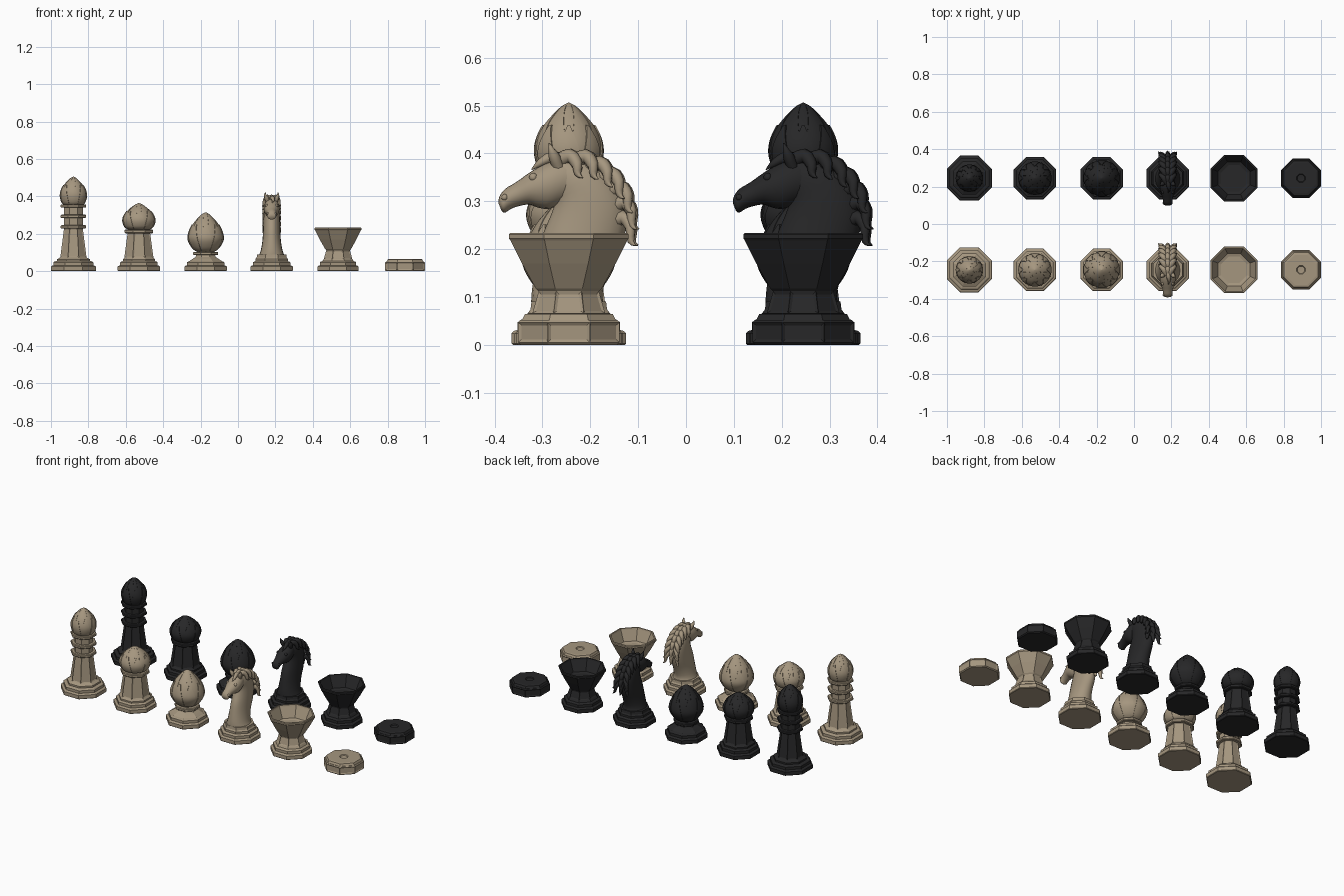
import bpy, bmesh, math
from mathutils import Vector

if "Cube" in bpy.data.objects:
    bpy.data.objects.remove(bpy.data.objects["Cube"])

APO = math.cos(math.pi / 8)          # octagon apothem / circumradius


def material(name, rgb):
    m = bpy.data.materials.new(name)
    m.diffuse_color = (*rgb, 1)
    m.use_nodes = True
    m.node_tree.nodes["Principled BSDF"].inputs["Base Color"].default_value = m.diffuse_color
    return m


SIDES = [("light", -0.245, material("warm_stone", (0.376, 0.305, 0.212))),
         ("dark", 0.245, material("charcoal_stone", (0.02, 0.02, 0.021)))]


def loft(bm, rings, wrap=True):
    """Skin a list of point rings; closed rings get end caps."""
    rows = [[bm.verts.new(p) for p in r] for r in rings]
    n = len(rows[0])
    for a, b in zip(rows, rows[1:]):
        for i in range(n if wrap else n - 1):
            j = (i + 1) % n
            bm.faces.new((a[i], a[j], b[j], b[i]))
    if wrap:
        bm.faces.new(rows[0][::-1])
        bm.faces.new(rows[-1])


def lathe(bm, profile, n=8):
    """Turn (radius, z) points; for octagons the radius is the flat-to-centre distance."""
    k, off = (1 / APO, math.pi / 8) if n == 8 else (1, 0)
    loft(bm, [[(r * k * math.cos(off + math.tau * i / n),
                r * k * math.sin(off + math.tau * i / n), z) for i in range(n)]
              for r, z in profile])


def panels(bm, z0, z1, thick, depth):
    """Recess a panel in each upright face centred between z0 and z1."""
    bm.normal_update()
    fs = [f for f in bm.faces if len(f.verts) == 4 and z0 < f.calc_center_median().z < z1
          and abs(f.normal.z) < 0.5]
    bmesh.ops.inset_individual(bm, faces=fs, thickness=thick, depth=-depth)


def place(bm, name, x, smooth=None):
    """Make one light and one dark object from the mesh."""
    bmesh.ops.recalc_face_normals(bm, faces=bm.faces)
    for side, y, mat in SIDES:
        me = bpy.data.meshes.new(side + "_" + name)
        bm.to_mesh(me)
        me.materials.append(mat)
        if smooth:
            me.shade_smooth()
            me.set_sharp_from_angle(angle=math.radians(smooth))
        ob = bpy.data.objects.new(side + "_" + name, me)
        ob.location = (x, y, 0)
        bpy.context.collection.objects.link(ob)
    bm.free()


def foot(b):
    """Stepped octagonal foot shared by the tall pieces."""
    return [(b - .003, 0), (b, .003), (b, .024), (b - .005, .029), (b - .013, .031),
            (b - .013, .047), (b - .019, .052), (b - .027, .054)]


def ring(r, z, h, inner):
    return [(inner, z), (r - .004, z), (r, z + .004), (r, z + h - .004),
            (r - .004, z + h), (inner, z + h)]


def catmull(pts, steps):
    P = [pts[0]] + pts + [pts[-1]]
    out = []
    for a, b, c, d in zip(P, P[1:], P[2:], P[3:]):
        for s in range(steps):
            t = s / steps
            out.append(tuple(.5 * (2 * q + (r - p) * t + (2 * p - 5 * q + 4 * r - u) * t * t
                                   + (3 * q - p - 3 * r + u) * t ** 3)
                             for p, q, r, u in zip(a, b, c, d)))
    return out + [pts[-1]]


def bud(name, x, z0, z1, rmax, r0, r1):
    """Pointed bud wrapped by two layers of pointed petals."""
    unit = [(r0, 0), (r1, .1), (1, .31), (.95, .5), (.74, .7), (.42, .87), (.19, .96), (.02, 1)]
    prof = [(r * rmax, z0 + t * (z1 - z0)) for r, t in catmull(unit, 4)]
    bm = bmesh.new()
    lathe(bm, prof, 32)
    for turn, tmax, lift in ((math.pi / 8, .96, .0015), (0, .74, .004)):
        rows_src = [(r, z) for r, z in prof if (z - z0) / (z1 - z0) <= tmax]
        for k in range(8):
            rows = []
            for r, z in rows_src:
                w = .38 * (1 - ((z - z0) / (z1 - z0) / tmax) ** 2.2)
                cols = [(-1, -.001), (-1, lift), (-.5, lift), (0, lift),
                        (.5, lift), (1, lift), (1, -.001)]
                rows.append([((r + d) * math.cos(turn + k * math.pi / 4 + s * w),
                              (r + d) * math.sin(turn + k * math.pi / 4 + s * w), z)
                             for s, d in cols])
            loft(bm, rows, wrap=False)
    place(bm, name, x, 40)


# King: foot, panelled column, three collars, bud
bm = bmesh.new()
lathe(bm, foot(.12) + [(.088, .054), (.088, .064), (.07, .074), (.05, .23), (.05, .35)])
panels(bm, .1, .2, .008, .003)
for z in (.228, .284, .34):
    lathe(bm, ring(.068, z, .018, .045))
place(bm, "king_column", -.88)
bud("king_bud", -.88, .352, .506, .069, .65, .87)

# Queen: foot, panelled column, one collar, bud
bm = bmesh.new()
lathe(bm, foot(.113) + [(.086, .054), (.086, .063), (.078, .072), (.06, .205), (.055, .23)])
panels(bm, .1, .19, .009, .003)
lathe(bm, ring(.076, .203, .02, .05))
place(bm, "queen_column", -.53)
bud("queen_bud", -.53, .222, .364, .085, .62, .87)

# Bishop: foot, short neck, collar, large bud
bm = bmesh.new()
lathe(bm, foot(.113) + [(.084, .056), (.07, .066), (.055, .075), (.05, .086), (.045, .11)])
lathe(bm, ring(.067, .086, .018, .04))
place(bm, "bishop_stand", -.173)
bud("bishop_bud", -.173, .102, .315, .093, .42, .74)

# Rook: foot, panelled neck, open octagonal bowl
bm = bmesh.new()
lathe(bm, foot(.11) + [(.082, .056), (.076, .066), (.063, .112), (.069, .118), (.098, .17),
                       (.122, .218), (.125, .222), (.125, .231), (.122, .234), (.115, .234),
                       (.112, .225), (.086, .165), (.07, .16)])
panels(bm, .07, .11, .008, .003)
place(bm, "rook_bowl", .535)

# Pawn: low panelled disc with a dimple
bm = bmesh.new()
lathe(bm, [(.101, 0), (.106, .005), (.106, .047), (.101, .052), (.098, .052), (.092, .064),
           (.08, .066), (.023, .066), (.019, .061), (.006, .06)])
panels(bm, .015, .04, .009, .004)
place(bm, "pawn_disc", .893)

# Knight: foot
bm = bmesh.new()
lathe(bm, foot(.113) + [(.086, .054), (.086, .066), (.08, .074), (.078, .09)])
place(bm, "knight_foot", .18)


def profile_loft(bm, sections, n=20):
    """Skin oval sections given as front (y, z), back (y, z), half thickness."""
    rings = []
    for fy, fz, by, bz, w in catmull(sections, 3):
        rings.append([(w * math.sin(a), (fy + by) / 2 + (fy - by) / 2 * math.cos(a),
                       (fz + bz) / 2 + (fz - bz) / 2 * math.cos(a))
                      for a in (math.tau * i / n for i in range(n))])
    loft(bm, rings)


def lock(bm, pts, n=8):
    """Curved tapering lock along (x, y, z, radius) points."""
    pts = catmull(pts, 3)
    rings = []
    for i, p in enumerate(pts):
        a, b = Vector(pts[max(i - 1, 0)][:3]), Vector(pts[min(i + 1, len(pts) - 1)][:3])
        q = (b - a).to_track_quat('Z', 'Y')
        rings.append([Vector(p[:3]) + q @ Vector((p[3] * math.cos(t), p[3] * math.sin(t), 0))
                      for t in (math.tau * k / n for k in range(n))])
    loft(bm, rings)


# Knight: neck and head
bm = bmesh.new()
profile_loft(bm, [(-.078, .075, .078, .075, .074), (-.078, .105, .07, .105, .06),
                  (-.07, .16, .085, .155, .05), (-.058, .22, .113, .215, .046),
                  (-.04, .265, .122, .28, .044), (-.03, .295, .1, .335, .042),
                  (-.035, .32, .055, .376, .038), (-.045, .345, 0, .39, .028)])
profile_loft(bm, [(.03, .383, -.015, .295, .032), (-.015, .388, -.042, .284, .041),
                  (-.05, .379, -.065, .287, .041), (-.082, .36, -.083, .293, .035),
                  (-.11, .34, -.104, .29, .027), (-.133, .326, -.121, .284, .025),
                  (-.145, .31, -.134, .276, .023), (-.147, .296, -.141, .281, .012)])
for s in (-1, 1):
    for x, y, z, r in ((s * .026, -.074, .35, .009), (s * .02, -.134, .308, .007)):
        res = bmesh.ops.create_uvsphere(bm, u_segments=12, v_segments=8, radius=r)
        bmesh.ops.translate(bm, verts=res["verts"], vec=(x, y, z))
    # ears
    lock(bm, [(s * .02, -.022, .372, .012), (s * .028, -.03, .392, .012),
              (s * .034, -.036, .407, .007), (s * .034, -.041, .422, .001)])
place(bm, "knight_head", .18, 50)

# Knight: mane of curled locks down the crest
bm = bmesh.new()
crest = [(-.005, .387), (.028, .386), (.058, .372), (.082, .35), (.1, .322),
         (.108, .29), (.106, .258)]
for i, (y, z) in enumerate(crest):
    down = .03 + .002 * i
    for s in (-1, 0, 1):
        e = 1 if s else 1.15
        lock(bm, [(s * .008, y - .02, z - .005, .016), (s * .022, y + .008 * e, z + .008, .015),
                  (s * .036, y + .022 * e, z - .01, .012), (s * .042, y + .024 * e, z - down, .007),
                  (s * .05, y + .034 * e, z - down - .008, .001)])
# forelock
lock(bm, [(0, -.005, .385, .014), (.004, -.035, .392, .012), (.008, -.06, .38, .008),
          (.004, -.078, .366, .001)])
place(bm, "knight_mane", .18, 50)
